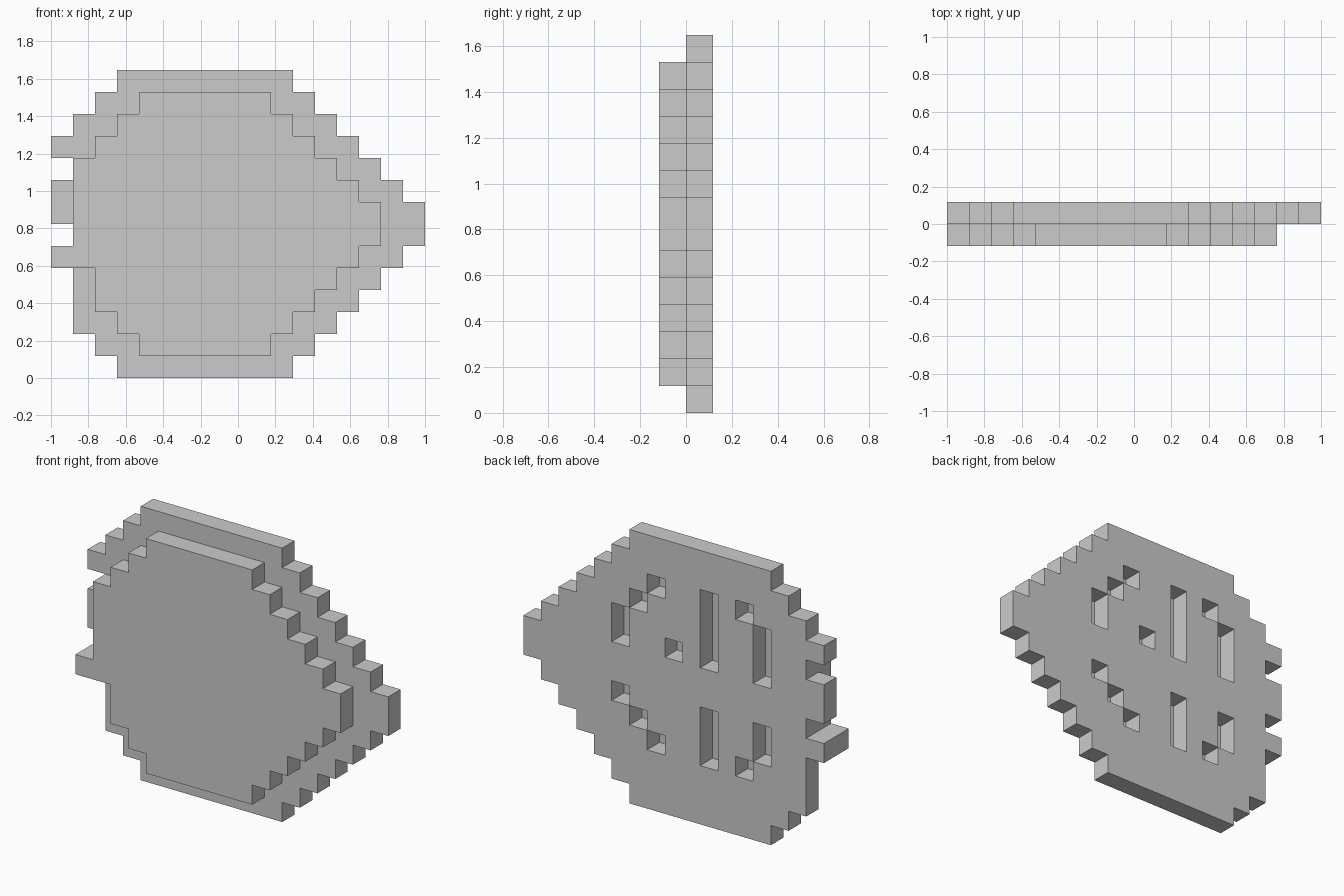
import bpy, bmesh
from mathutils import Vector

if "Cube" in bpy.data.objects:
    bpy.data.objects.remove(bpy.data.objects["Cube"])

U = 2 / 17            # edge of one block (17 blocks wide, 14 high, 2 deep)

grey = bpy.data.materials.new("light grey")
grey.diffuse_color = (0.6, 0.6, 0.6, 1)
grey.use_nodes = True
grey.node_tree.nodes["Principled BSDF"].inputs["Base Color"].default_value = grey.diffuse_color

# Stepped outlines: left and right limit of each row, from the bottom up
back_left = [3, 2, 1, 1, 1, 0, 1, 0, 0, 1, 0, 1, 2, 3]
back_right = [11, 12, 13, 14, 15, 16, 17, 17, 16, 15, 14, 13, 12, 11]
front_left = [4, 3, 2, 2, 0, 1, 1, 1, 1, 2, 3, 4]      # rows 1 to 12

# Slots in the back plate: column, first row, last row
slots = [(11, 8, 9), (10, 10, 10), (9, 11, 11), (8, 8, 8), (6, 8, 11),
         (4, 11, 11), (3, 8, 10), (11, 5, 5), (10, 4, 4), (9, 3, 3),
         (6, 3, 5), (4, 3, 3), (3, 4, 5)]

back = {(x, 1, z) for z in range(14) for x in range(back_left[z], back_right[z])}
back -= {(c, 1, z) for c, lo, hi in slots for z in range(lo, hi + 1)}
front = {(x, 0, z) for z in range(1, 13)
         for x in range(front_left[z - 1], back_right[z] - 2)}
solid = back | front


def build_plate(name, cells):
    """Join blocks into one skin, leaving out faces between touching blocks."""
    bm = bmesh.new()
    for cell in sorted(cells):
        for axis in range(3):
            for side in (0, 1):
                near = list(cell)
                near[axis] += 2 * side - 1
                if tuple(near) in solid:
                    continue
                a, b = (axis + 1) % 3, (axis + 2) % 3
                corners = []
                for da, db in ((0, 0), (1, 0), (1, 1), (0, 1)):
                    p = Vector(cell)
                    p[axis] += side
                    p[a] += da
                    p[b] += db
                    corners.append((p - Vector((8.5, 1, 0))) * U)
                if not side:
                    corners.reverse()
                bm.faces.new([bm.verts.new(p) for p in corners])
    bmesh.ops.remove_doubles(bm, verts=bm.verts, dist=1e-4)
    mesh = bpy.data.meshes.new(name)
    bm.to_mesh(mesh)
    bm.free()
    mesh.materials.append(grey)
    bpy.context.collection.objects.link(bpy.data.objects.new(name, mesh))


build_plate("front_plate", front)
build_plate("slotted_back_plate", back)
